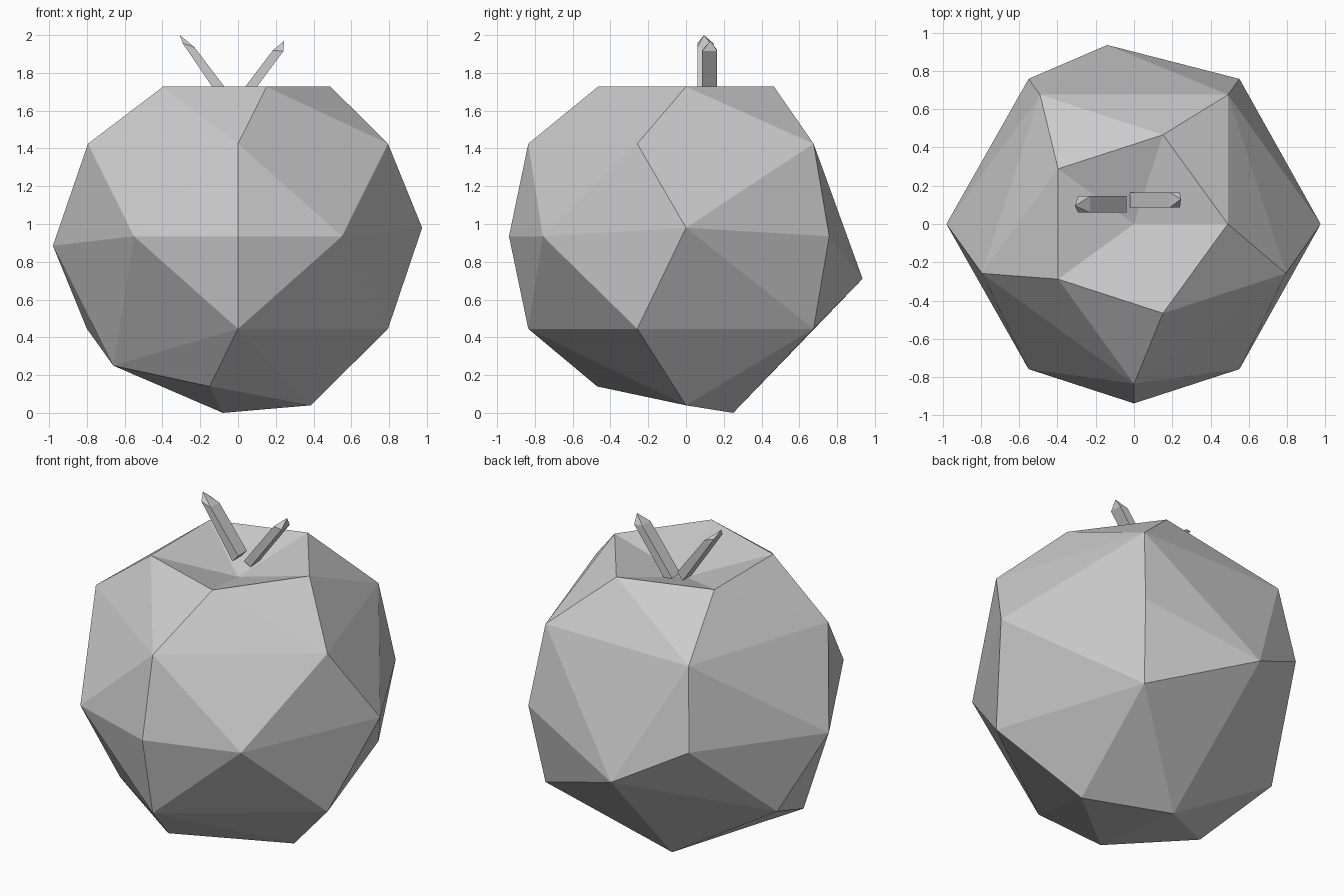
import bpy, bmesh
from math import cos, sin, radians

if "Cube" in bpy.data.objects:
    bpy.data.objects.remove(bpy.data.objects["Cube"])


def ring(radius, z, angles):
    return [(radius * cos(radians(a)), radius * sin(radians(a)), z) for a in angles]


def hull(points):
    bm = bmesh.new()
    for p in points:
        bm.verts.new(p)
    bmesh.ops.convex_hull(bm, input=bm.verts[:])
    return bm


def finish(bm, name):
    bmesh.ops.recalc_face_normals(bm, faces=bm.faces[:])
    mesh = bpy.data.meshes.new(name)
    bm.to_mesh(mesh)
    bm.free()
    ob = bpy.data.objects.new(name, mesh)
    bpy.context.collection.objects.link(ob)
    return ob


# Faceted fruit body: regular rings plus the irregular facets at the sides and base
RIM_Z = 1.727
points = ring(0.49, RIM_Z, range(0, 360, 72))
points += ring(0.835, 1.425, range(-90, 270, 72))
points += ring(0.937, 0.935, (-126, -90, -54, 54, 126))
points += ring(0.835, 0.445, (-90, -18, 54))
points += [(0.975, 0, 0.98), (-0.98, 0, 0.885), (-0.14, 0.935, 0.71),
           (-0.80, 0.25, 0.445), (-0.66, -0.21, 0.25), (-0.15, -0.47, 0.14),
           (0.385, 0, 0.04), (-0.08, 0.25, 0)]
body = hull(points)

# Dimple in the top: replace the flat cap by a fan sunk to one point
cap = [f for f in body.faces if all(v.co.z > RIM_Z - 0.01 for v in f.verts)]
bmesh.ops.delete(body, geom=cap, context='FACES')
pit = body.verts.new((0, 0, 1.59))
for e in [e for e in body.edges if e.is_boundary]:
    body.faces.new((e.verts[0], e.verts[1], pit))
finish(body, "fruit_body")


# Stalks: square bars leaning outward with a pointed end
def stalk(name, profile, y0, y1, tip):
    finish(hull([(x, y, z) for x, z in profile for y in (y0, y1)] + [tip]), name)


stalk("left_stalk", [(-0.04, 1.685), (-0.08, 1.643), (-0.293, 1.957), (-0.23, 1.935)],
      0.06, 0.145, (-0.308, 0.095, 2.0))
stalk("right_stalk", [(-0.02, 1.65), (0.025, 1.625), (0.24, 1.915), (0.185, 1.92)],
      0.085, 0.165, (0.245, 0.13, 1.97))
